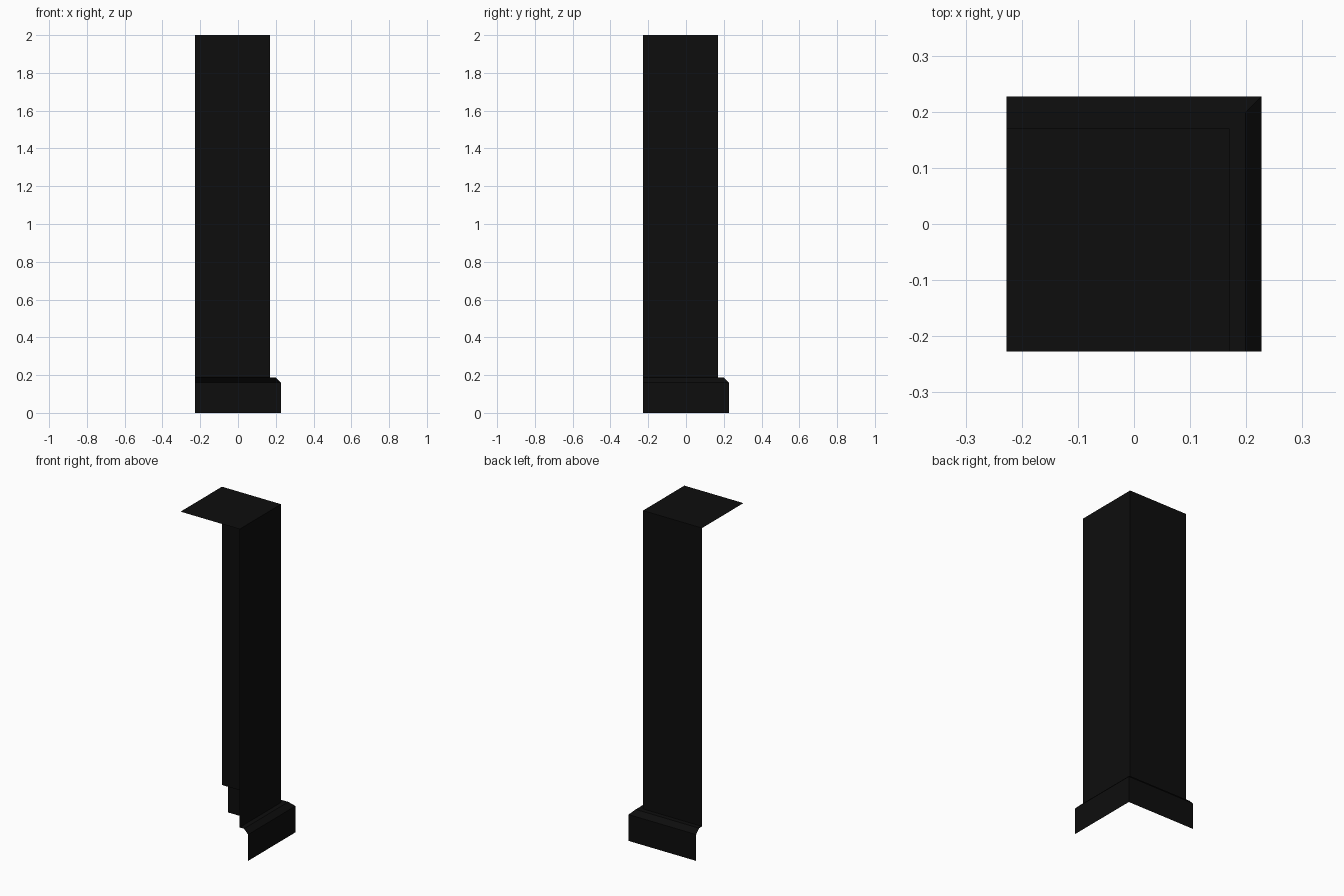
import bpy, bmesh

if "Cube" in bpy.data.objects:
    bpy.data.objects.remove(bpy.data.objects["Cube"])

EDGE = -0.227    # open sides lie on this plane in x and y
SHAFT = 0.17     # outer faces of the shaft
OUT = 0.227      # outer faces of the skirting

black = bpy.data.materials.new("black_paint")
black.diffuse_color = (0.004, 0.004, 0.004, 1)
black.use_nodes = True
black.node_tree.nodes["Principled BSDF"].inputs["Base Color"].default_value = black.diffuse_color


def corner_sweep(name, profile, capped=False):
    """Sweep an (offset, z) profile round the +x/+y corner with a mitre."""
    bm = bmesh.new()
    rows = [[bm.verts.new(p) for p in ((d, EDGE, z), (d, d, z), (EDGE, d, z))]
            for d, z in profile]
    for low, high in zip(rows, rows[1:]):
        for i in range(2):
            bm.faces.new((low[i], low[i + 1], high[i + 1], high[i]))
    if capped:
        top = rows[-1]
        back = bm.verts.new((EDGE, EDGE, profile[-1][1]))
        bm.faces.new((top[0], top[1], top[2], back))
    mesh = bpy.data.meshes.new(name)
    bm.to_mesh(mesh)
    bm.free()
    mesh.materials.append(black)
    obj = bpy.data.objects.new(name, mesh)
    bpy.context.collection.objects.link(obj)
    return obj


# Two-sided shaft with its square top, open at the back and underneath
corner_sweep("corner_shaft", [(SHAFT, 0.188), (SHAFT, 2.0)], capped=True)

# Chamfered skirting round the foot of the shaft
corner_sweep("skirting", [(OUT, 0), (OUT, 0.16), (0.199, 0.188), (SHAFT, 0.188)])
